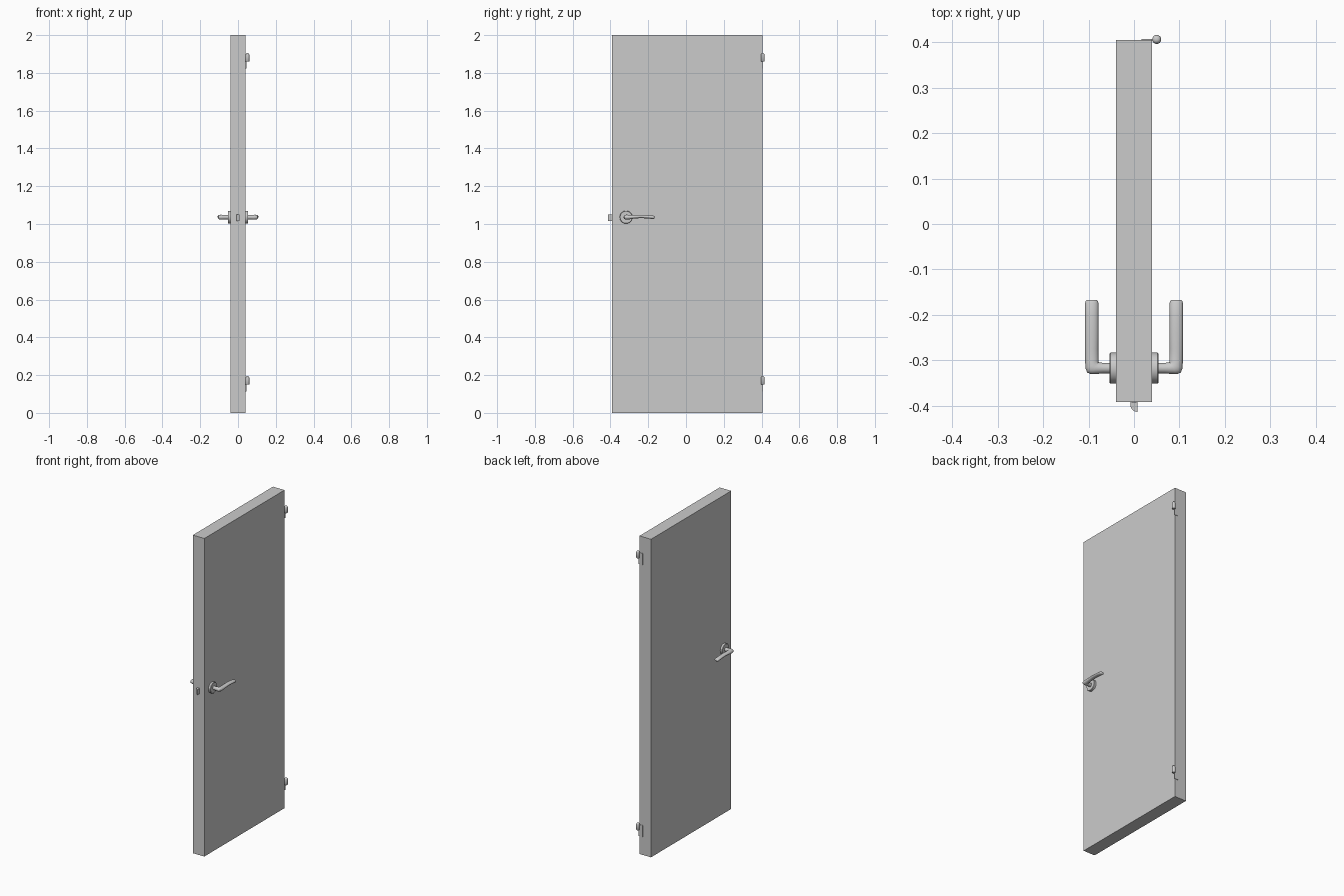
import bpy, bmesh, math
from mathutils import Vector

cube = bpy.data.objects.get("Cube")
if cube:
    bpy.data.objects.remove(cube, do_unlink=True)

grey = bpy.data.materials.new("plain grey")
grey.use_nodes = True
colour = (0.6, 0.6, 0.6, 1)
grey.diffuse_color = colour
grey.node_tree.nodes["Principled BSDF"].inputs["Base Color"].default_value = colour


def finish(name, bm, smooth=False, mirror=False):
    """Turn a bmesh into a named object, optionally smooth and mirrored in x."""
    bmesh.ops.recalc_face_normals(bm, faces=bm.faces)
    mesh = bpy.data.meshes.new(name)
    bm.to_mesh(mesh)
    bm.free()
    mesh.materials.append(grey)
    ob = bpy.data.objects.new(name, mesh)
    bpy.context.collection.objects.link(ob)
    if mirror:
        ob.modifiers.new("both_sides", 'MIRROR')
    if smooth:
        bpy.ops.object.select_all(action='DESELECT')
        ob.select_set(True)
        bpy.context.view_layer.objects.active = ob
        bpy.ops.object.shade_smooth_by_angle(angle=math.radians(40))
    return ob


def box(name, lo, hi):
    bm = bmesh.new()
    bmesh.ops.create_cube(bm, size=1)
    lo, hi = Vector(lo), Vector(hi)
    for v in bm.verts:
        v.co = (lo + hi) / 2 + v.co * (hi - lo)
    return finish(name, bm)


def loft(name, rings, segments=24, mirror=False):
    """Skin elliptical rings: centre, side axis, up axis, half width, half height."""
    bm = bmesh.new()
    loops = []
    for centre, side, up, a, h in rings:
        loop = []
        for i in range(segments):
            t = math.tau * i / segments
            offset = Vector(side) * a * math.cos(t) + Vector(up) * h * math.sin(t)
            loop.append(bm.verts.new(Vector(centre) + offset))
        loops.append(loop)
    for one, two in zip(loops, loops[1:]):
        for i in range(segments):
            j = (i + 1) % segments
            bm.faces.new((one[i], one[j], two[j], two[i]))
    bm.faces.new(loops[0])
    bm.faces.new(loops[-1])
    return finish(name, bm, True, mirror)


X, Y, Z = (1, 0, 0), (0, 1, 0), (0, 0, 1)

# Door slab
box("door_panel", (-0.04, -0.392, 0), (0.04, 0.405, 2))

# Round rosettes behind both handles, with a small chamfered rim
HY, HZ = -0.317, 1.036
rim = [(0.038, 0.034), (0.052, 0.034), (0.054, 0.032)]
loft("handle_rosettes", [((x, HY, HZ), Y, Z, r, r) for x, r in rim], 32, True)

# Lever handles: spindle out from the door, elbow, then a flattened grip.
# Columns: x, y, rise, direction in degrees, half width, half height
path = [
    (0.050, HY, 0, 0, 0.0115, 0.0115),
    (0.068, HY, 0, 0, 0.0115, 0.0115),
    (0.080, HY, 0, 8, 0.0130, 0.0125),
    (0.087, -0.3165, 0, 27, 0.0155, 0.0130),
    (0.0905, -0.3145, 0, 45, 0.0175, 0.0130),
    (0.092, -0.311, 0, 65, 0.0160, 0.0130),
    (0.093, -0.303, 0, 90, 0.0145, 0.0120),
    (0.093, -0.275, 0.002, 90, 0.0145, 0.0095),
    (0.093, -0.240, 0.004, 90, 0.0145, 0.0085),
    (0.093, -0.200, 0.002, 90, 0.0145, 0.0088),
    (0.093, -0.173, -0.001, 90, 0.0145, 0.0092),
    (0.093, -0.169, -0.001, 90, 0.0130, 0.0075),
    (0.093, -0.167, -0.001, 90, 0.0100, 0.0050),
]
rings = []
for x, y, rise, deg, a, h in path:
    t = math.radians(deg)
    rings.append(((x, y, HZ + rise), (math.sin(t), -math.cos(t), 0), Z, a, h))
loft("lever_handles", rings, 24, True)

# Latch bolt with a curved striking face
bm = bmesh.new()
outline = [(-0.008, -0.38), (0.008, -0.38), (0.008, -0.413)]
for i in range(9):
    t = math.pi / 2 * i / 8
    outline.append((0.006 - 0.014 * math.sin(t), -0.397 - 0.016 * math.cos(t)))
face = bm.faces.new([bm.verts.new((x, y, 1.016)) for x, y in outline])
new = bmesh.ops.extrude_face_region(bm, geom=[face])["geom"]
bmesh.ops.translate(bm, vec=(0, 0, 0.034),
                    verts=[v for v in new if isinstance(v, bmesh.types.BMVert)])
finish("latch_bolt", bm, True)

# Lock case screws on the front edge
for label, z in (("upper", 1.107), ("lower", 0.893)):
    loft(label + "_lock_screw",
         [((0, y, z), X, Z, 0.005, 0.005) for y in (-0.39, -0.3925)], 12)

# Hinges: domed knuckle on the corner and a thin leaf on the rear edge
for label, base in (("upper", 1.86), ("lower", 0.15)):
    dome = [(0, 0.0085), (0.002, 0.01), (0.036, 0.01), (0.041, 0.008), (0.044, 0.004)]
    loft(label + "_hinge_knuckle",
         [((0.05, 0.406, base + h), X, Y, r, r) for h, r in dome], 16)
    box(label + "_hinge_leaf", (0.017, 0.404, base - 0.036), (0.044, 0.407, base + 0.036))
